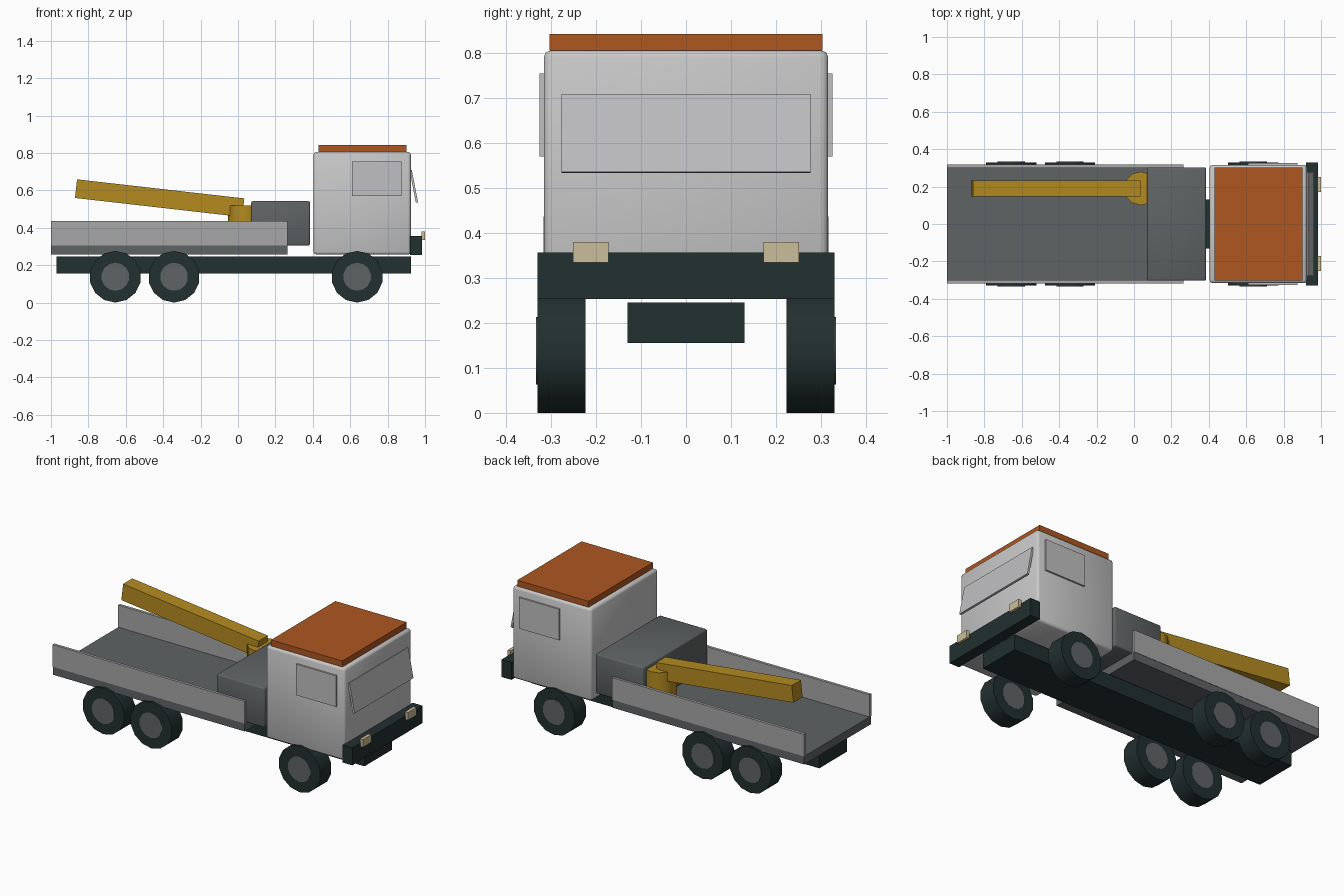
import bpy
import math
from mathutils import Matrix, Vector

cube = bpy.data.objects.get("Cube")
if cube:
    bpy.data.objects.remove(cube, do_unlink=True)


def material(name, rgb):
    m = bpy.data.materials.new(name)
    m.use_nodes = True
    m.diffuse_color = (*rgb, 1)
    bsdf = next(n for n in m.node_tree.nodes if n.type == 'BSDF_PRINCIPLED')
    bsdf.inputs["Base Color"].default_value = (*rgb, 1)
    bsdf.inputs["Roughness"].default_value = 0.7
    return m


CAB = material("cab light grey", (0.58, 0.58, 0.58))
GLASS = material("window grey", (0.53, 0.53, 0.54))
WALL = material("side wall grey", (0.39, 0.39, 0.39))
GREY = material("body dark grey", (0.115, 0.125, 0.128))
DARK = material("tyre black green", (0.016, 0.029, 0.029))
ORANGE = material("roof orange", (0.42, 0.095, 0.015))
YELLOW = material("crane yellow", (0.46, 0.26, 0.015))
LAMP = material("lamp cream", (0.6, 0.51, 0.32))


def finish(name, mat, bevel=0):
    ob = bpy.context.object
    ob.name = ob.data.name = name
    ob.data.materials.append(mat)
    if bevel:
        mod = ob.modifiers.new("Rounded edges", 'BEVEL')
        mod.width, mod.segments = bevel, 2
    return ob


def box(name, mat, x, y, z, bevel=0, tilt=0):
    """Box from (min, max) ranges, turned about y by tilt degrees."""
    size = [b - a for a, b in (x, y, z)]
    centre = [(a + b) / 2 for a, b in (x, y, z)]
    bpy.ops.mesh.primitive_cube_add(size=1, location=centre)
    turn = Matrix.Rotation(math.radians(tilt), 4, 'Y')
    bpy.context.object.data.transform(turn @ Matrix.Diagonal((*size, 1)))
    ob = finish(name, mat, bevel)
    if bevel:
        bpy.ops.object.shade_smooth()
    return ob


def cylinder(name, mat, sides, radius, depth, location, axle=False):
    bpy.ops.mesh.primitive_cylinder_add(vertices=sides, radius=radius, depth=depth, location=location)
    if axle:
        # Lay the cylinder along y, keeping a corner at the bottom
        bpy.context.object.data.transform(Matrix.Rotation(math.radians(90), 4, 'X'))
    ob = finish(name, mat)
    bpy.ops.object.shade_smooth_by_angle(angle=math.radians(32))
    return ob


# Chassis, cab and front end
box("chassis", DARK, (-0.97, 0.925), (-0.13, 0.13), (0.155, 0.245))
box("cab", CAB, (0.404, 0.924), (-0.316, 0.316), (0.256, 0.806), bevel=0.015)
box("roof_panel", ORANGE, (0.43, 0.9), (-0.303, 0.303), (0.806, 0.842))
box("windscreen", GLASS, (0.934, 0.946), (-0.277, 0.277), (0.533, 0.71), tilt=-11)
box("bumper", DARK, (0.92, 0.985), (-0.33, 0.33), (0.253, 0.357))

# Engine box and load bed
box("engine_box", GREY, (0.07, 0.385), (-0.303, 0.303), (0.305, 0.542), bevel=0.008)
box("bed_floor", GREY, (-1, 0.265), (-0.315, 0.315), (0.257, 0.305))

# Parts found on both sides
for label, s in (("near", -1), ("far", 1)):
    def span(a, b):
        return tuple(sorted((s * a, s * b)))

    box(label + "_bed_wall", WALL, (-1, 0.265), span(0.3, 0.317), (0.305, 0.437))
    box(label + "_cab_window", GLASS, (0.61, 0.874), span(0.31, 0.326), (0.57, 0.755))
    box(label + "_headlight", LAMP, (0.98, 1), span(0.172, 0.251), (0.334, 0.38))
    for axle, x in (("front", 0.637), ("middle", -0.342), ("rear", -0.656)):
        cylinder(f"{label}_{axle}_tyre", DARK, 14, 0.138, 0.106, (x, s * 0.277, 0.138), axle=True)
        cylinder(f"{label}_{axle}_hub", GREY, 14, 0.075, 0.11, (x, s * 0.278, 0.138), axle=True)

# Crane post and boom
cylinder("crane_post", YELLOW, 12, 0.09, 0.215, (0.037, 0.19, 0.412))
box("crane_boom", YELLOW, (-0.869, 0.031), (0.147, 0.233), (0.508, 0.608), tilt=6.5)
